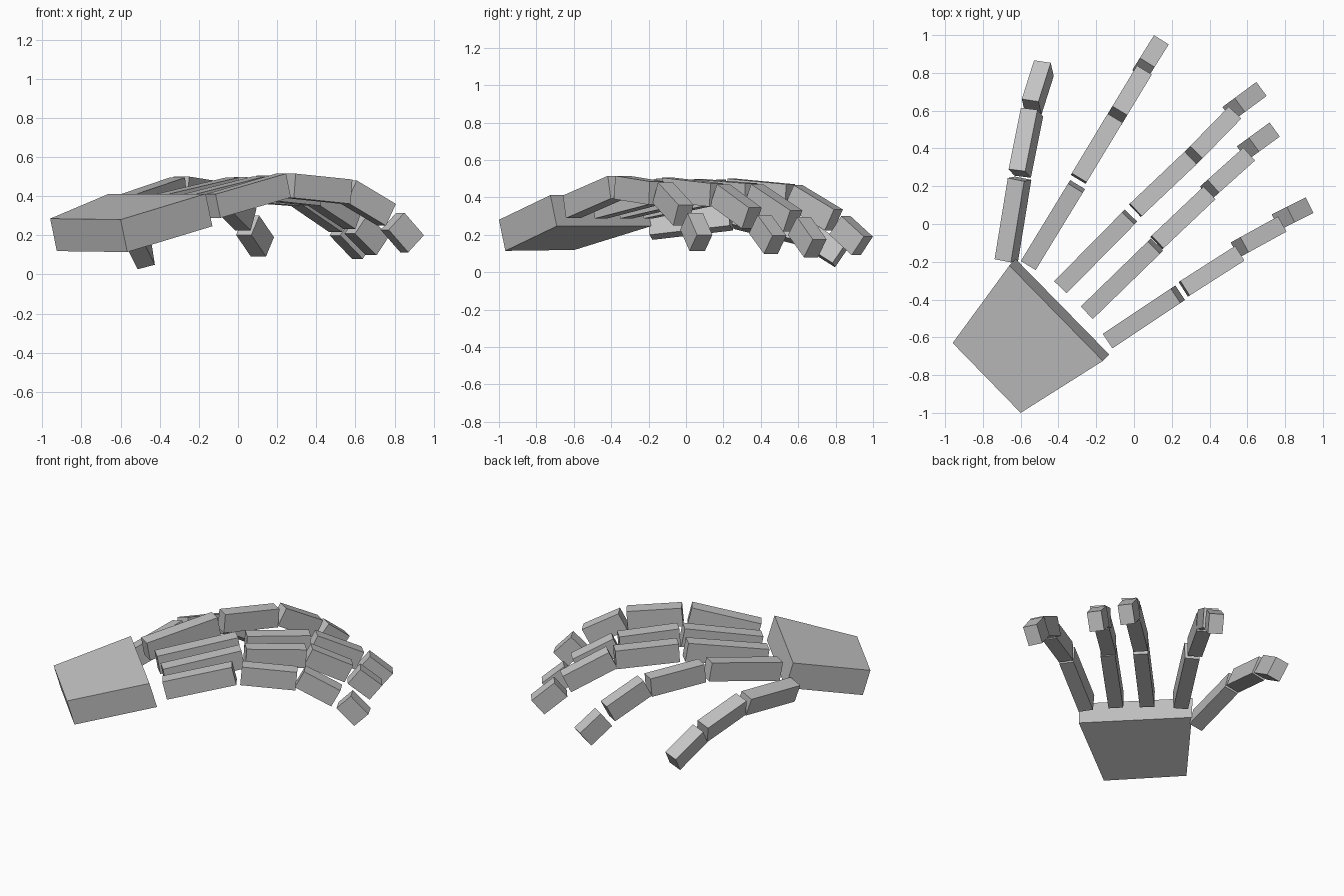
import bpy
import bmesh
from math import radians, sin, cos
from mathutils import Matrix, Vector

default_cube = bpy.data.objects.get("Cube")
if default_cube:
    bpy.data.objects.remove(default_cube, do_unlink=True)

UNIT = 0.01          # bone end points below are given in hundredths
BONE_WIDTH = 0.092
BONE_HEIGHT = 0.125

# Single material
grey = bpy.data.materials.new("light_grey")
grey.use_nodes = True
colour = (0.55, 0.55, 0.55, 1)
grey.diffuse_color = colour
grey.node_tree.nodes["Principled BSDF"].inputs["Base Color"].default_value = colour


def add_object(name, bm):
    """Turn a bmesh into a flat shaded object."""
    bmesh.ops.recalc_face_normals(bm, faces=bm.faces)
    mesh = bpy.data.meshes.new(name)
    bm.to_mesh(mesh)
    bm.free()
    mesh.materials.append(grey)
    obj = bpy.data.objects.new(name, mesh)
    bpy.context.scene.collection.objects.link(obj)
    return obj


def add_bone(name, start, end, roll=0):
    """Box whose upper face runs from start to end along its middle."""
    start, end = Vector(start) * UNIT, Vector(end) * UNIT
    along = (end - start).normalized()
    flat_side = along.cross(Vector((0, 0, 1))).normalized()
    flat_up = flat_side.cross(along)
    side = flat_side * cos(roll) + flat_up * sin(roll)
    up = flat_up * cos(roll) - flat_side * sin(roll)
    centre = (start + end) / 2 - up * BONE_HEIGHT / 2
    axes = Matrix((side, along, up)).transposed().to_4x4()
    size = Matrix.Diagonal((BONE_WIDTH, (end - start).length, BONE_HEIGHT, 1))
    bm = bmesh.new()
    bmesh.ops.create_cube(bm, size=1, matrix=Matrix.Translation(centre) @ axes @ size)
    return add_object(name, bm)


# Palm: tapered slab, extruded downwards and slightly forwards
palm = bmesh.new()
outline = [(-0.96, -0.63, 0.285), (-0.6, -1, 0.28),
           (-0.165, -0.725, 0.412), (-0.66, -0.22, 0.412)]
top_face = palm.faces.new([palm.verts.new(corner) for corner in outline])
extruded = bmesh.ops.extrude_face_region(palm, geom=[top_face], use_keep_orig=True)
lower = [item for item in extruded["geom"] if isinstance(item, bmesh.types.BMVert)]
bmesh.ops.translate(palm, verts=lower, vec=(0.034, 0.034, -0.166))
add_object("palm", palm)

# Fingers: start and end of each bone, from the palm to the tip
fingers = {
    "little": [
        ((-14, -62, 41), (22, -38, 51.5)),
        ((27, -34, 51.5), (56, -15.5, 48.5)),
        ((58.5, -11, 48), (78.5, 0, 36)),
        ((83, 5, 31.5), (93, 10, 20)),
    ],
    "ring": [
        ((-25, -47, 41), (10.5, -12.5, 50)),
        ((12.5, -9.5, 50.5), (40, 16.5, 47.5)),
        ((42, 20, 47), (61, 37, 34.5)),
        ((63.5, 42, 30.5), (74.5, 50, 19.5)),
    ],
    "middle": [
        ((-39, -33.5, 41), (-3, 3, 49.5)),
        ((1, 7.5, 49.7), (30, 35, 47.5)),
        ((33, 38, 47), (53.5, 59, 33)),
        ((56, 63, 29.5), (67.5, 71.5, 17.5)),
    ],
    "index": [
        ((-56, -22, 41), (-31, 19, 49.5)),
        ((-29, 24.5, 50), (-10, 56, 47)),
        ((-7.5, 60, 46.5), (5.5, 81.5, 33.5)),
        ((7, 85.5, 30), (14.5, 97.5, 19)),
    ],
    "thumb": [
        ((-69.5, -19.5, 30.5), (-62.5, 23.5, 35.5)),
        ((-62, 28.5, 36), (-55.5, 61, 28)),
        ((-55, 65.5, 27), (-48.5, 86, 14)),
    ],
}
joint_names = ["base_bone", "near_bone", "middle_bone", "tip_bone"]

for finger, bones in fingers.items():
    # the thumb is turned outwards about its own length
    roll = radians(17) if finger == "thumb" else 0
    for joint, (start, end) in zip(joint_names, bones):
        add_bone(f"{finger}_{joint}", start, end, roll)
